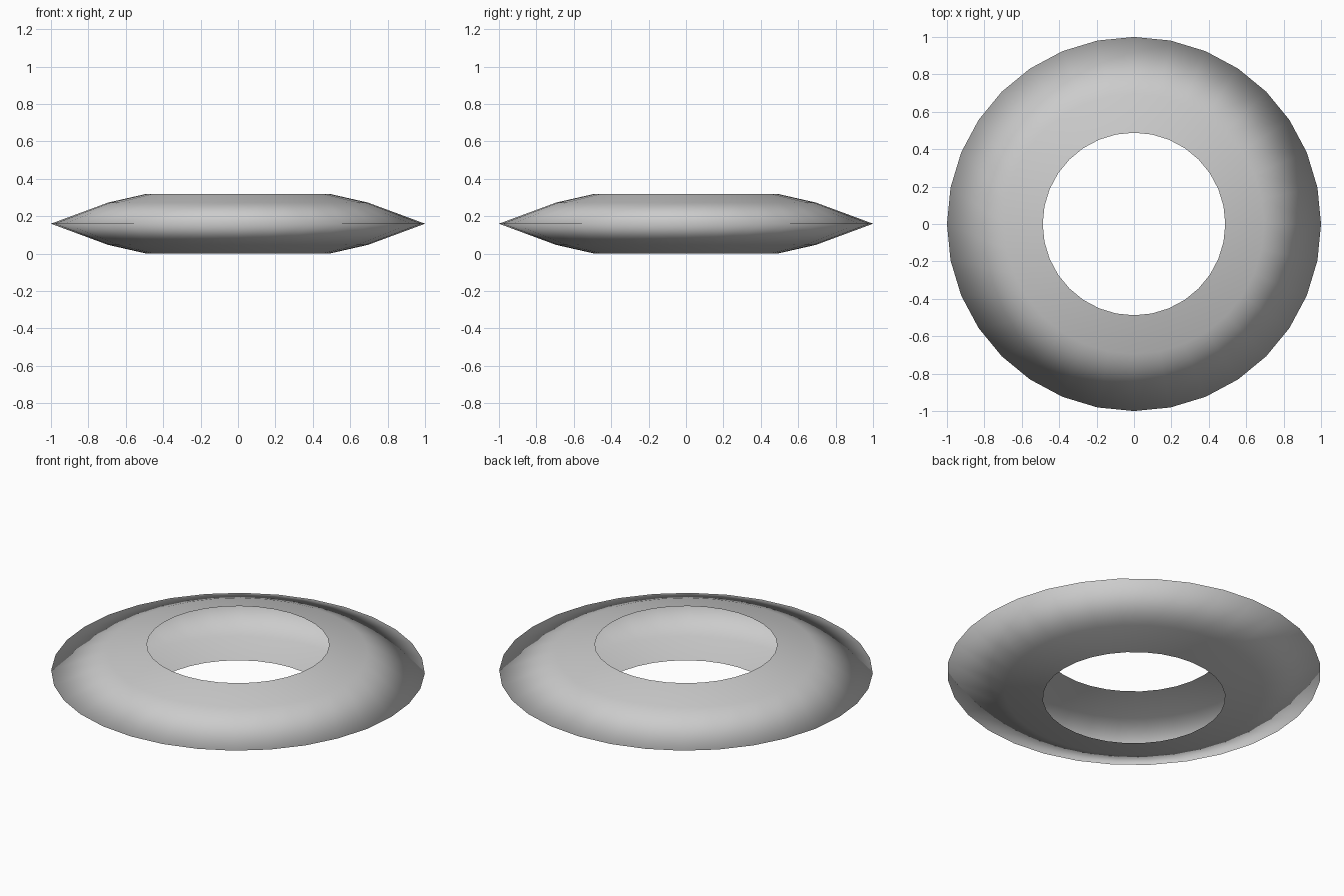
import bpy
import bmesh
from math import pi
from mathutils import Matrix

if "Cube" in bpy.data.objects:
    bpy.data.objects.remove(bpy.data.objects["Cube"])

SIDES = 32
# Half cross-section of the thin shell: (radius, height)
PROFILE = [(0.488, 0.0), (0.695, 0.047), (1.0, 0.16), (0.695, 0.273), (0.488, 0.32)]

# Revolve the open profile into a hollow ring, left open around the hole
bm = bmesh.new()
rings = []
for i in range(SIDES):
    turn = Matrix.Rotation(2 * pi * i / SIDES, 3, 'Z')
    rings.append([bm.verts.new(turn @ bm.verts.new((r, 0, z)).co) for r, z in PROFILE])
bmesh.ops.delete(bm, geom=[v for v in bm.verts if not any(v in ring for ring in rings)], context='VERTS')
for i, a in enumerate(rings):
    b = rings[(i + 1) % SIDES]
    for j in range(len(PROFILE) - 1):
        bm.faces.new((a[j], b[j], b[j + 1], a[j + 1])).smooth = True

mesh = bpy.data.meshes.new("ring_shell")
bm.to_mesh(mesh)
bm.free()
ring = bpy.data.objects.new("ring_shell", mesh)
bpy.context.collection.objects.link(ring)
